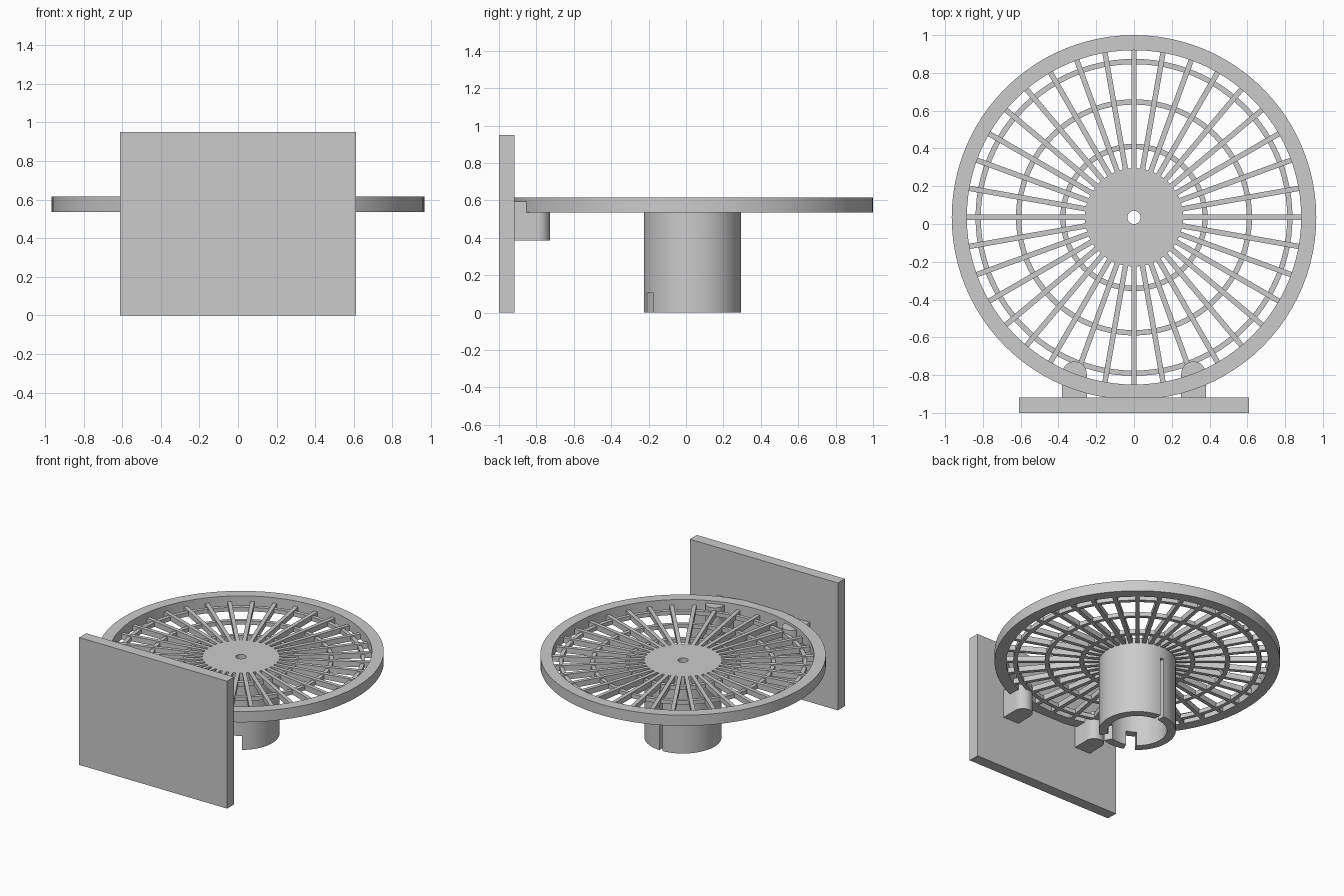
import bpy, bmesh
from math import pi, sin, cos, radians
from mathutils import Matrix, Vector

old = bpy.data.objects.get("Cube")
if old:
    bpy.data.objects.remove(old, do_unlink=True)

CY = 0.035              # wheel centre in y
Z0, Z1 = 0.535, 0.615   # underside and top of the rim

grey = bpy.data.materials.new("light_grey")
grey.use_nodes = True
grey.diffuse_color = (0.6, 0.6, 0.6, 1)
grey.node_tree.nodes["Principled BSDF"].inputs["Base Color"].default_value = (0.6, 0.6, 0.6, 1)


def finish(name, bm, smooth=False):
    bmesh.ops.recalc_face_normals(bm, faces=bm.faces)
    mesh = bpy.data.meshes.new(name)
    bm.to_mesh(mesh)
    bm.free()
    mesh.materials.append(grey)
    ob = bpy.data.objects.new(name, mesh)
    bpy.context.collection.objects.link(ob)
    if smooth:
        shade(ob)
    return ob


def activate(ob):
    bpy.ops.object.select_all(action='DESELECT')
    ob.select_set(True)
    bpy.context.view_layer.objects.active = ob


def shade(ob):
    activate(ob)
    bpy.ops.object.shade_smooth_by_angle(angle=radians(30))


def add_box(bm, x0, x1, y0, y1, z0, z1, turn=None):
    mid = Vector((x0 + x1, y0 + y1, z0 + z1)) / 2
    size = Matrix.Diagonal((x1 - x0, y1 - y0, z1 - z0, 1))
    bmesh.ops.create_cube(bm, size=1, matrix=(turn or Matrix()) @ Matrix.Translation(mid) @ size)


def around(angle):
    return Matrix.Translation((0, CY, 0)) @ Matrix.Rotation(angle, 4, 'Z')


def ring(name, r0, r1, z0, z1, n=96):
    bm = bmesh.new()
    loops = [[bm.verts.new((r * cos(2 * pi * i / n), CY + r * sin(2 * pi * i / n), z))
              for i in range(n)] for r, z in ((r0, z0), (r1, z0), (r1, z1), (r0, z1))]
    for k in range(4):
        a, b = loops[k], loops[(k + 1) % 4]
        for i in range(n):
            j = (i + 1) % n
            bm.faces.new((a[i], a[j], b[j], b[i]))
    return finish(name, bm, True)


# Wheel: raised rim, hub with centre hole, and thin grid rings
ring("rim", 0.885, 0.965, Z0, Z1)
ring("hub", 0.035, 0.26, Z0, 0.575)
for label, r in (("inner", 0.376), ("middle", 0.611), ("outer", 0.825)):
    ring(label + "_grid_ring", r - 0.014, r + 0.014, Z0, 0.565)

# Spokes
bm = bmesh.new()
for i in range(36):
    add_box(bm, 0.25, 0.89, -0.014, 0.014, Z0, 0.575, around(i * pi / 18))
finish("spokes", bm)

# Hollow stem with two short notches and one tall slit
stem = ring("stem", 0.2, 0.26, 0, Z0)
bm = bmesh.new()
for angle, width, height in ((-62, 0.075, 0.105), (-118, 0.075, 0.105), (90, 0.028, 0.45)):
    add_box(bm, 0.12, 0.35, -width / 2, width / 2, -0.1, height, around(radians(angle)))
cutter = finish("stem_cutter", bm)
cutter.hide_render = True
cut = stem.modifiers.new("slots", 'BOOLEAN')
cut.operation = 'DIFFERENCE'
cut.solver = 'EXACT'
cut.object = cutter
activate(stem)
bpy.ops.object.modifier_apply(modifier=cut.name)
bpy.data.objects.remove(cutter, do_unlink=True)
shade(stem)

# Upright mounting plate
bm = bmesh.new()
add_box(bm, -0.61, 0.61, -1, -0.918, 0, 0.95)
finish("mounting_plate", bm)

# Round-nosed brackets joining the plate to the rim
for side, sx in (("left", 1), ("right", -1)):
    bm = bmesh.new()
    x, r = sx * 0.315, 0.065
    outline = [(x + r, -0.92)]
    outline += [(x + r * cos(pi * i / 24), -0.793 + r * sin(pi * i / 24)) for i in range(25)]
    outline += [(x - r, -0.92)]
    base = bm.faces.new([bm.verts.new((px, py, 0.385)) for px, py in outline])
    top = bmesh.ops.extrude_face_region(bm, geom=[base])["geom"]
    bmesh.ops.translate(bm, vec=(0, 0, 0.21), verts=[v for v in top if isinstance(v, bmesh.types.BMVert)])
    finish(side + "_bracket", bm, True)
